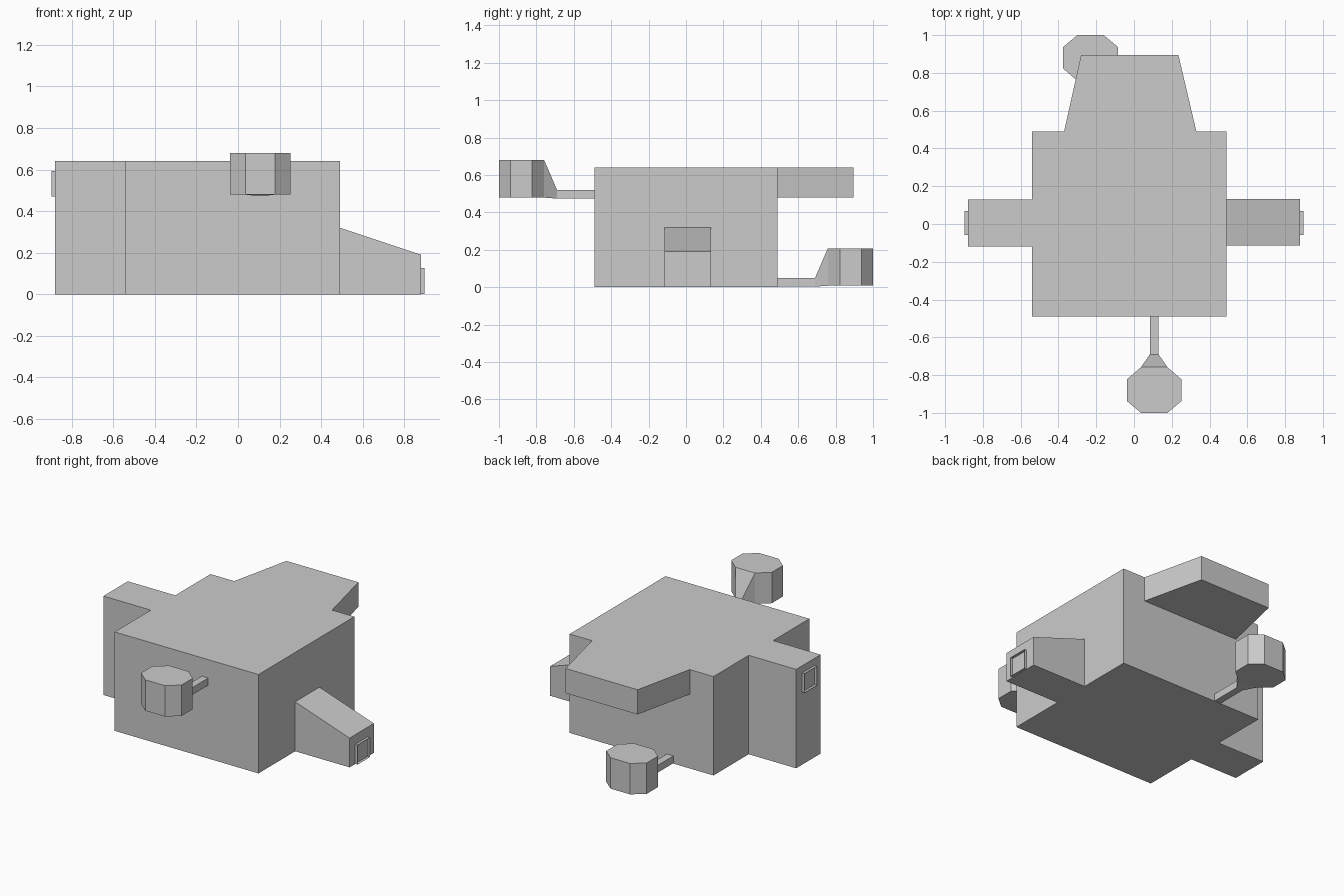
import bpy

if "Cube" in bpy.data.objects:
    bpy.data.objects.remove(bpy.data.objects["Cube"])


def add_mesh(name, verts, faces):
    mesh = bpy.data.meshes.new(name)
    mesh.from_pydata(verts, [], faces)
    mesh.update()
    obj = bpy.data.objects.new(name, mesh)
    bpy.context.collection.objects.link(obj)
    return obj


def loft(name, a, b, cap_start=True, cap_end=True):
    """Join two matching loops (a seen counter-clockwise from b's side)."""
    n = len(a)
    faces = [(i, (i + 1) % n, n + (i + 1) % n, n + i) for i in range(n)]
    if cap_start:
        faces.append(tuple(reversed(range(n))))
    if cap_end:
        faces.append(tuple(range(n, 2 * n)))
    return add_mesh(name, list(a) + list(b), faces)


def prism(name, outline, z0, z1):
    return loft(name, [(x, y, z0) for x, y in outline],
                [(x, y, z1) for x, y in outline])


def rect_x(x, y0, y1, z0, z1):
    return [(x, y0, z0), (x, y1, z0), (x, y1, z1), (x, y0, z1)]


def rect_y(y, half, z0, z1, cx=0):
    return [(cx + half, y, z0), (cx - half, y, z0), (cx - half, y, z1), (cx + half, y, z1)]


# Main block with the full-height left arm
prism("body", [(-0.54, -0.49), (0.49, -0.49), (0.49, 0.49), (-0.54, 0.49),
               (-0.54, 0.13), (-0.88, 0.13), (-0.88, -0.12), (-0.54, -0.12)], 0, 0.64)

# Raised tapered back platform
prism("back_platform", [(-0.37, 0.49), (0.33, 0.49), (0.235, 0.895), (-0.28, 0.895)],
      0.48, 0.64)

# Right arm with sloping roof
loft("right_arm", rect_x(0.49, -0.115, 0.133, 0, 0.32),
     rect_x(0.88, -0.115, 0.133, 0, 0.19))

# Thin open door and window frames at the arm ends
loft("right_doorway", rect_x(0.88, -0.058, 0.07, 0.001, 0.127),
     rect_x(0.897, -0.058, 0.07, 0.001, 0.127), False, False)
loft("left_window", rect_x(-0.897, -0.058, 0.07, 0.47, 0.593),
     rect_x(-0.88, -0.058, 0.07, 0.47, 0.593), False, False)


# Octagonal pod, sloped neck and connecting beam (s = -1 front, 1 back)
def pod(prefix, cx, z, s):
    pts = [(0.07, 0.758), (0.145, 0.823), (0.145, 0.937), (0.07, 1.0)]
    ring = [(cx + x, s * y) for x, y in pts]
    ring += [(cx - x, s * y) for x, y in reversed(pts)]
    if s < 0:
        ring.reverse()
    prism(prefix + "_pod", ring, z + 0.005, z + 0.205)
    outer = rect_y(s * 0.758, 0.07, z + 0.005, z + 0.205, cx)
    inner = rect_y(s * 0.69, 0.023, z, z + 0.047, cx)
    root = rect_y(s * 0.49, 0.023, z, z + 0.047, cx)
    if s < 0:
        loft(prefix + "_neck", outer, inner)
        loft(prefix + "_beam", inner, root)
    else:
        loft(prefix + "_neck", inner, outer)
        loft(prefix + "_beam", root, inner)


pod("front", 0.107, 0.474, -1)
pod("back", -0.23, 0.003, 1)
